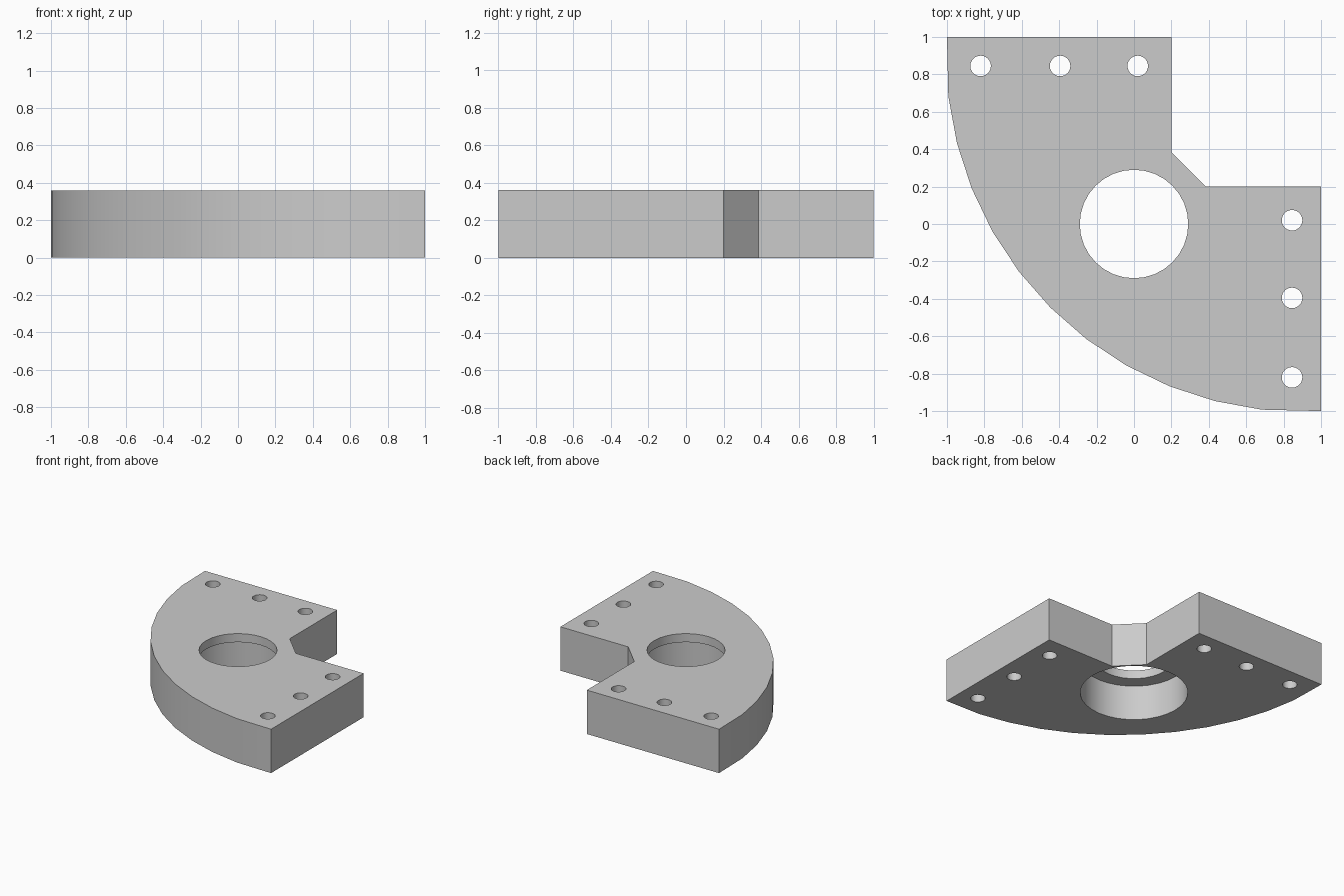
import bpy
import bmesh
from math import radians, cos, sin

cube = bpy.data.objects.get("Cube")
if cube:
    bpy.data.objects.remove(cube, do_unlink=True)

THICK = 0.36
LEDGE_Z = 0.29

# Plain grey material
grey = bpy.data.materials.new("plain_grey")
grey.use_nodes = True
colour = (0.6, 0.6, 0.6, 1)
grey.diffuse_color = colour
grey.node_tree.nodes["Principled BSDF"].inputs["Base Color"].default_value = colour

# Outline: curved outer edge, then the two arms and the chamfered inner corner
centre, radius, step = 0.9, 1.905, 7.7
arc = [(centre + radius * cos(radians(225 + step * k)),
        centre + radius * sin(radians(225 + step * k))) for k in range(-5, 6)]
outline = [(-1, 1)] + arc + [(1, -1), (1, 0.2), (0.385, 0.2), (0.2, 0.385), (0.2, 1)]

# Bracket plate
mesh = bpy.data.meshes.new("bracket_plate")
bm = bmesh.new()
face = bm.faces.new([bm.verts.new((x, y, 0)) for x, y in outline])
result = bmesh.ops.extrude_face_region(bm, geom=[face])
top = [v for v in result["geom"] if isinstance(v, bmesh.types.BMVert)]
bmesh.ops.translate(bm, verts=top, vec=(0, 0, THICK))
bmesh.ops.recalc_face_normals(bm, faces=bm.faces)
bm.to_mesh(mesh)
bm.free()
plate = bpy.data.objects.new("bracket_plate", mesh)
bpy.context.collection.objects.link(plate)
mesh.materials.append(grey)
bpy.context.view_layer.objects.active = plate


def drill(name, x, y, r, z0, z1, sides):
    """Cut a round hole between two heights."""
    bpy.ops.mesh.primitive_cylinder_add(vertices=sides, radius=r, depth=z1 - z0,
                                        location=(x, y, (z0 + z1) / 2))
    cutter = bpy.context.object
    cutter.name = name
    cutter.hide_render = True
    cutter.data.materials.append(grey)
    bpy.context.view_layer.objects.active = plate
    mod = plate.modifiers.new(name, "BOOLEAN")
    mod.operation = "DIFFERENCE"
    mod.solver = "EXACT"
    mod.object = cutter
    bpy.ops.object.modifier_apply(modifier=name)
    bpy.data.objects.remove(cutter, do_unlink=True)


# Central bore with a wider recess from below
drill("recess_cutter", 0, 0, 0.405, -0.1, LEDGE_Z, 32)
drill("bore_cutter", 0, 0, 0.29, 0.15, THICK + 0.1, 32)

# Bolt holes along both arms, mirrored over the diagonal
for along in (-0.82, -0.395, 0.02):
    for x, y in ((along, 0.845), (0.845, along)):
        drill("bolt_cutter", x, y, 0.055, -0.1, THICK + 0.1, 24)

# Smooth curved walls, sharp rims
bpy.ops.object.select_all(action="DESELECT")
plate.select_set(True)
bpy.context.view_layer.objects.active = plate
bpy.ops.object.shade_smooth_by_angle(angle=radians(30))
